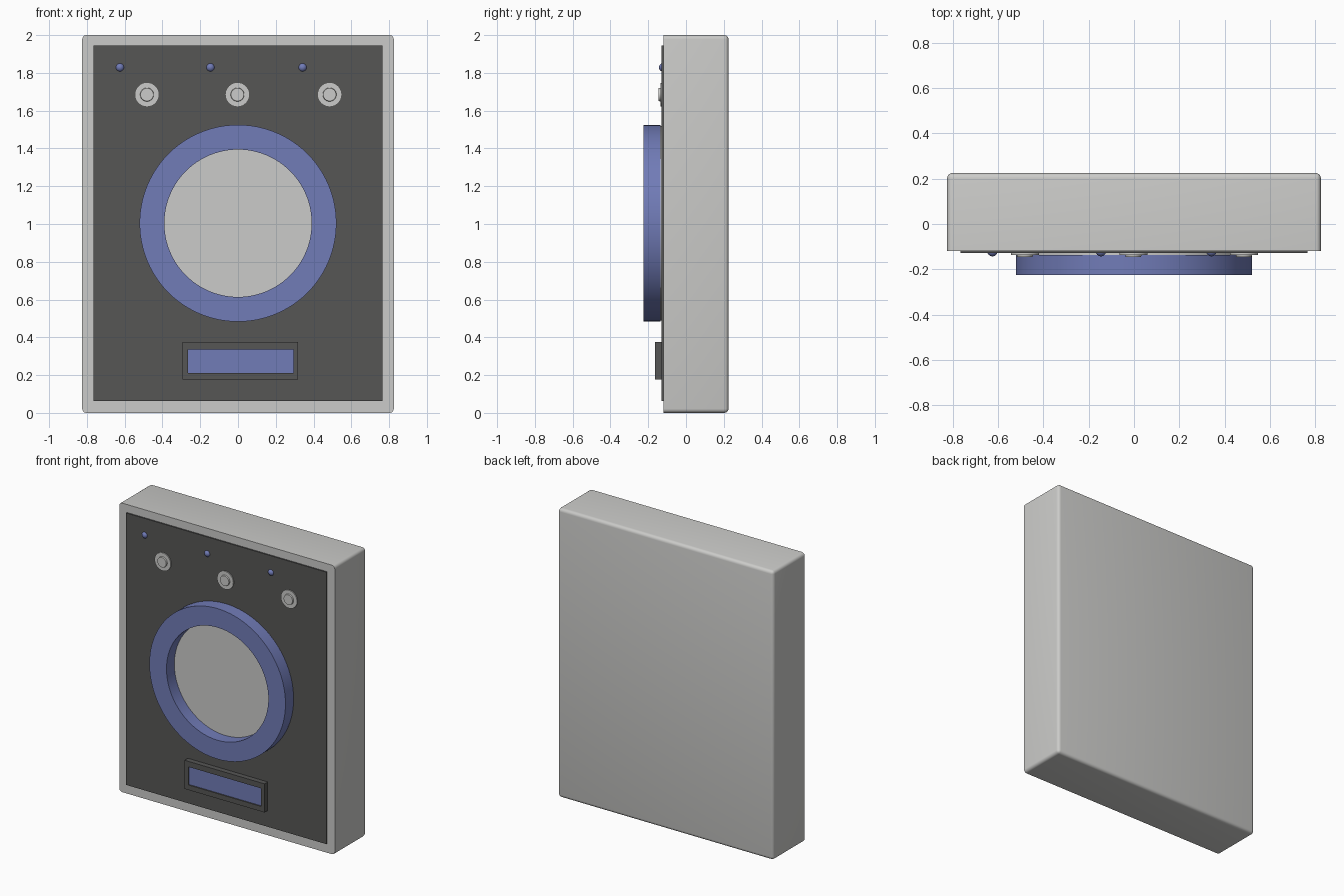
import bpy, bmesh, math
from mathutils import Matrix, Vector

if "Cube" in bpy.data.objects:
    bpy.data.objects.remove(bpy.data.objects["Cube"])


def material(name, rgb):
    m = bpy.data.materials.new(name)
    m.diffuse_color = (*rgb, 1)
    m.use_nodes = True
    m.node_tree.nodes["Principled BSDF"].inputs["Base Color"].default_value = m.diffuse_color
    return m


LIGHT = material("light_grey", (0.60, 0.60, 0.585))
DARK = material("dark_grey", (0.093, 0.093, 0.091))
BLUE = material("muted_blue", (0.165, 0.20, 0.475))


def finish(name, bm, mat, smooth=True):
    bmesh.ops.recalc_face_normals(bm, faces=bm.faces)
    me = bpy.data.meshes.new(name)
    bm.to_mesh(me)
    bm.free()
    me.materials.append(mat)
    ob = bpy.data.objects.new(name, me)
    bpy.context.collection.objects.link(ob)
    if smooth:
        bpy.ops.object.select_all(action='DESELECT')
        ob.select_set(True)
        bpy.context.view_layer.objects.active = ob
        bpy.ops.object.shade_smooth_by_angle(angle=math.radians(35))
    return ob


def box_bm(x0, x1, y0, y1, z0, z1):
    bm = bmesh.new()
    c = Vector(((x0 + x1) / 2, (y0 + y1) / 2, (z0 + z1) / 2))
    s = Matrix.Diagonal((x1 - x0, y1 - y0, z1 - z0, 1))
    bmesh.ops.create_cube(bm, size=1, matrix=Matrix.Translation(c) @ s)
    return bm


def box(name, mat, *dims):
    return finish(name, box_bm(*dims), mat, smooth=False)


def lathe(name, mat, x, z, profile, closed=False, segments=96):
    """Spin (radius, y) points about a y-parallel axis through x, z."""
    bm = bmesh.new()
    vs = [bm.verts.new((x + r, y, z)) for r, y in profile]
    edges = [bm.edges.new(p) for p in zip(vs, vs[1:])]
    if closed:
        edges.append(bm.edges.new((vs[-1], vs[0])))
    bmesh.ops.spin(bm, geom=vs + edges, cent=(x, 0, z), axis=(0, 1, 0),
                   angle=2 * math.pi, steps=segments)
    bmesh.ops.remove_doubles(bm, verts=bm.verts, dist=1e-5)
    return finish(name, bm, mat)


# Cabinet: every edge rounded except those round the front
bm = box_bm(-0.825, 0.825, -0.12, 0.225, 0, 2)
rounded = [e for e in bm.edges if max(v.co.y for v in e.verts) > 0]
bmesh.ops.bevel(bm, geom=rounded, offset=0.022, segments=4, profile=0.5,
                affect='EDGES')
finish("cabinet", bm, LIGHT)

# Front panel
box("front_panel", DARK, -0.766, 0.766, -0.129, -0.11, 0.063, 1.945)

# Round window and its raised ring
lathe("window_disc", LIGHT, 0, 1.004, [(0, -0.139), (0.515, -0.139), (0.515, -0.12), (0, -0.12)])
lathe("window_ring", BLUE, 0, 1.004,
      [(0.39, -0.225), (0.521, -0.225), (0.521, -0.136), (0.39, -0.136)], closed=True)

# Knobs with a raised centre, and indicator bulbs
for i, x in enumerate((-0.482, -0.003, 0.485)):
    lathe(f"knob_{i + 1}", LIGHT, x, 1.685,
          [(0, -0.145), (0.034, -0.145), (0.036, -0.136), (0.062, -0.136),
           (0.062, -0.12), (0, -0.12)], segments=48)
for i, x in enumerate((-0.625, -0.146, 0.342)):
    bm = bmesh.new()
    bmesh.ops.create_uvsphere(bm, u_segments=24, v_segments=16, radius=0.023,
                              matrix=Matrix.Translation((x, -0.12, 1.829)))
    finish(f"bulb_{i + 1}", bm, BLUE)

# Display: four frame bars round a slightly sunken plate
x0, x1, z0, z1 = -0.294, 0.318, 0.176, 0.374
a, b, c, d = -0.264, 0.293, 0.211, 0.336
yf, yb = -0.165, -0.12
box("display_frame_left", DARK, x0, a, yf, yb, z0, z1)
box("display_frame_right", DARK, b, x1, yf, yb, z0, z1)
box("display_frame_bottom", DARK, a, b, yf, yb, z0, c)
box("display_frame_top", DARK, a, b, yf, yb, d, z1)
box("display_screen", BLUE, a, b, -0.157, yb, c, d)
